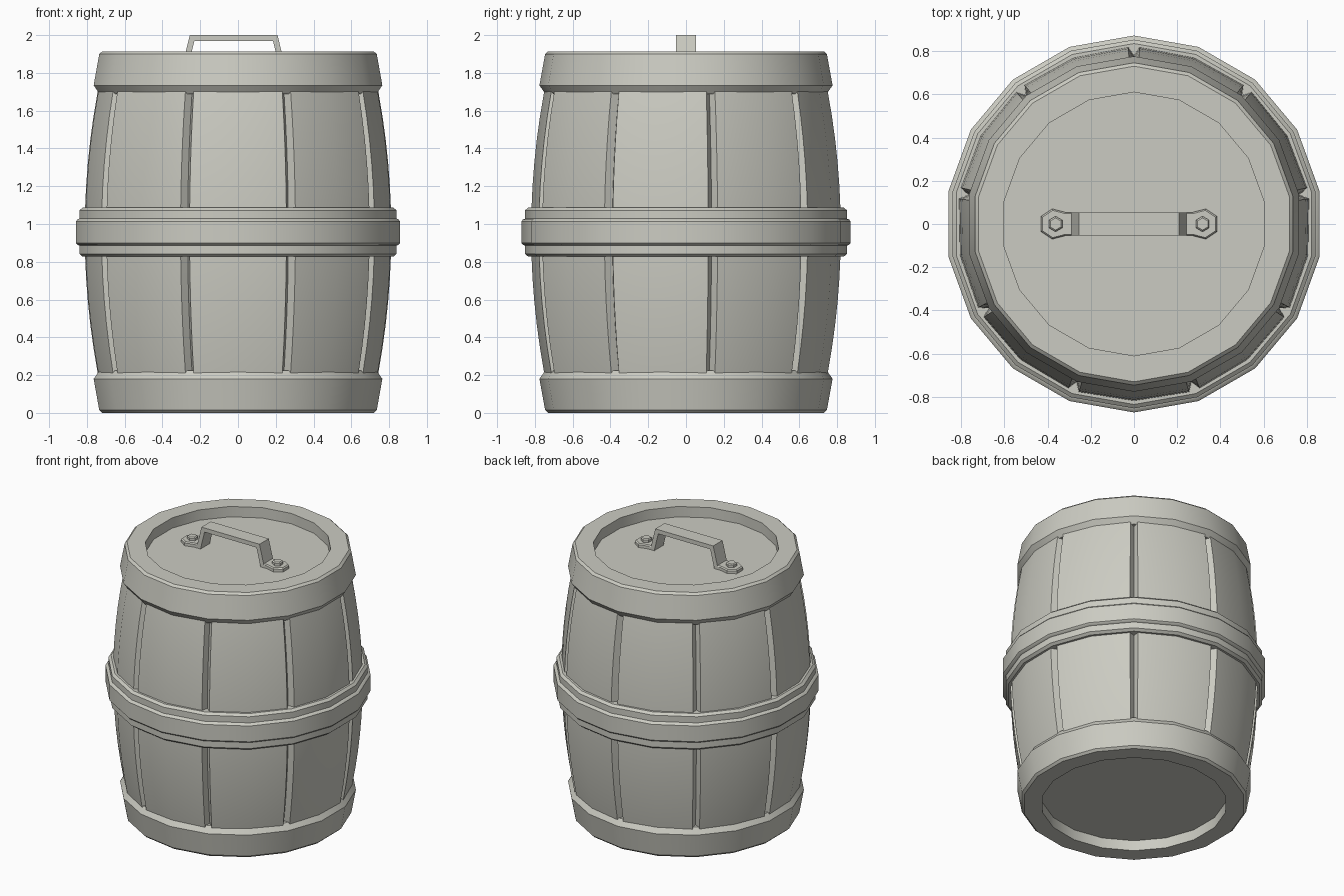
import bpy, bmesh, math
from math import sin, cos, pi, radians

if "Cube" in bpy.data.objects:
    bpy.data.objects.remove(bpy.data.objects["Cube"])

SIDES = 18          # facets around each hoop
STAVES = 9
MID = 0.957         # height of the barrel's mirror plane
HANDLE_X = -0.023

grey = bpy.data.materials.new("warm grey")
grey.use_nodes = True
colour = (0.6, 0.6, 0.54, 1)
grey.diffuse_color = colour
grey.node_tree.nodes["Principled BSDF"].inputs["Base Color"].default_value = colour


def finish(name, bm):
    bmesh.ops.recalc_face_normals(bm, faces=bm.faces)
    mesh = bpy.data.meshes.new(name)
    bm.to_mesh(mesh)
    bm.free()
    mesh.materials.append(grey)
    mesh.shade_smooth()
    mesh.set_sharp_from_angle(angle=radians(30))
    obj = bpy.data.objects.new(name, mesh)
    bpy.context.collection.objects.link(obj)
    return obj


def loft(name, rings, closed=False):
    """Skin a stack of equal point rings; cap the ends or join them up."""
    bm = bmesh.new()
    loops = [[bm.verts.new(p) for p in ring] for ring in rings]
    pairs = list(zip(loops, loops[1:]))
    if closed:
        pairs.append((loops[-1], loops[0]))
    else:
        bm.faces.new(loops[0])
        bm.faces.new(loops[-1])
    n = len(loops[0])
    for a, b in pairs:
        for i in range(n):
            j = (i + 1) % n
            bm.faces.new((a[i], a[j], b[j], b[i]))
    return finish(name, bm)


def ring(r, z, n=SIDES, x=0, turn=pi / 2):
    return [(x + r * cos(turn + 2 * pi * i / n), r * sin(turn + 2 * pi * i / n), z)
            for i in range(n)]


def lathe(name, profile, closed=True):
    return loft(name, [ring(r, z) for r, z in profile], closed)


def mirrored(profile):
    return [(r, 2 * MID - z) for r, z in profile]


# Bulging staves with a V groove between neighbours
def stave_ring(z):
    r = 0.82 - 0.125 * (z - MID) ** 2
    half, step = 0.031, 2 * pi / STAVES
    points = []
    for i in range(STAVES):
        a = pi / 2 + i * step
        for angle, radius in ((a - half, r), (a, r - 0.04), (a + half, r), (a + step / 2, r)):
            points.append((radius * cos(angle), radius * sin(angle), z))
    return points


low, rows = 0.1, 14
loft("staves", [stave_ring(low + 2 * (MID - low) * i / rows) for i in range(rows + 1)])

# End hoops, mirrored bottom to top
end_hoop = [(0.61, 0), (0.73, 0), (0.746, 0.015), (0.776, 0.18),
            (0.745, 0.225), (0.69, 0.225), (0.61, 0.12)]
lathe("bottom_hoop", end_hoop)
lathe("top_hoop", mirrored(end_hoop))

# Stepped middle hoop
step_half = [(0.76, 0.827), (0.835, 0.827), (0.853, 0.842), (0.853, 0.886),
             (0.863, 0.89), (0.872, 0.9)]
lathe("middle_hoop", step_half + mirrored(step_half)[::-1])

# Recessed end boards
board = [(0.63, 0.075), (0.63, 0.11)]
lathe("base_board", board, closed=False)
lathe("lid_board", mirrored(board), closed=False)
LID = 2 * MID - 0.075

# Handle: a bent flat bar
outline = [(-0.272, LID), (-0.232, 2.0), (0.232, 2.0), (0.272, LID),
           (0.24, LID), (0.208, 1.97), (-0.208, 1.97), (-0.24, LID)]
bm = bmesh.new()
face = bm.faces.new([bm.verts.new((HANDLE_X + x, -0.053, z)) for x, z in outline])
moved = bmesh.ops.extrude_face_region(bm, geom=[face])["geom"]
bmesh.ops.translate(bm, vec=(0, 0.106, 0),
                    verts=[v for v in moved if isinstance(v, bmesh.types.BMVert)])
finish("handle_bar", bm)

# Handle feet and bolts on both sides
foot = [(0.25, -0.053), (0.29, -0.053), (0.355, -0.07), (0.408, -0.035)]
foot += [(x, -y) for x, y in reversed(foot)]
for side, label in ((1, "left"), (-1, "right")):
    def foot_ring(scale, z):
        return [(HANDLE_X + side * (0.335 + (x - 0.335) * scale), y * scale, z) for x, y in foot]
    loft(label + "_handle_foot", [foot_ring(1, LID), foot_ring(1, LID + 0.02),
                                  foot_ring(0.9, LID + 0.028)])
    bolt_x = HANDLE_X + side * 0.34
    loft(label + "_bolt", [ring(r, z, 6, bolt_x) for r, z in
                           ((0.036, LID + 0.02), (0.036, LID + 0.045), (0.028, LID + 0.052))])
